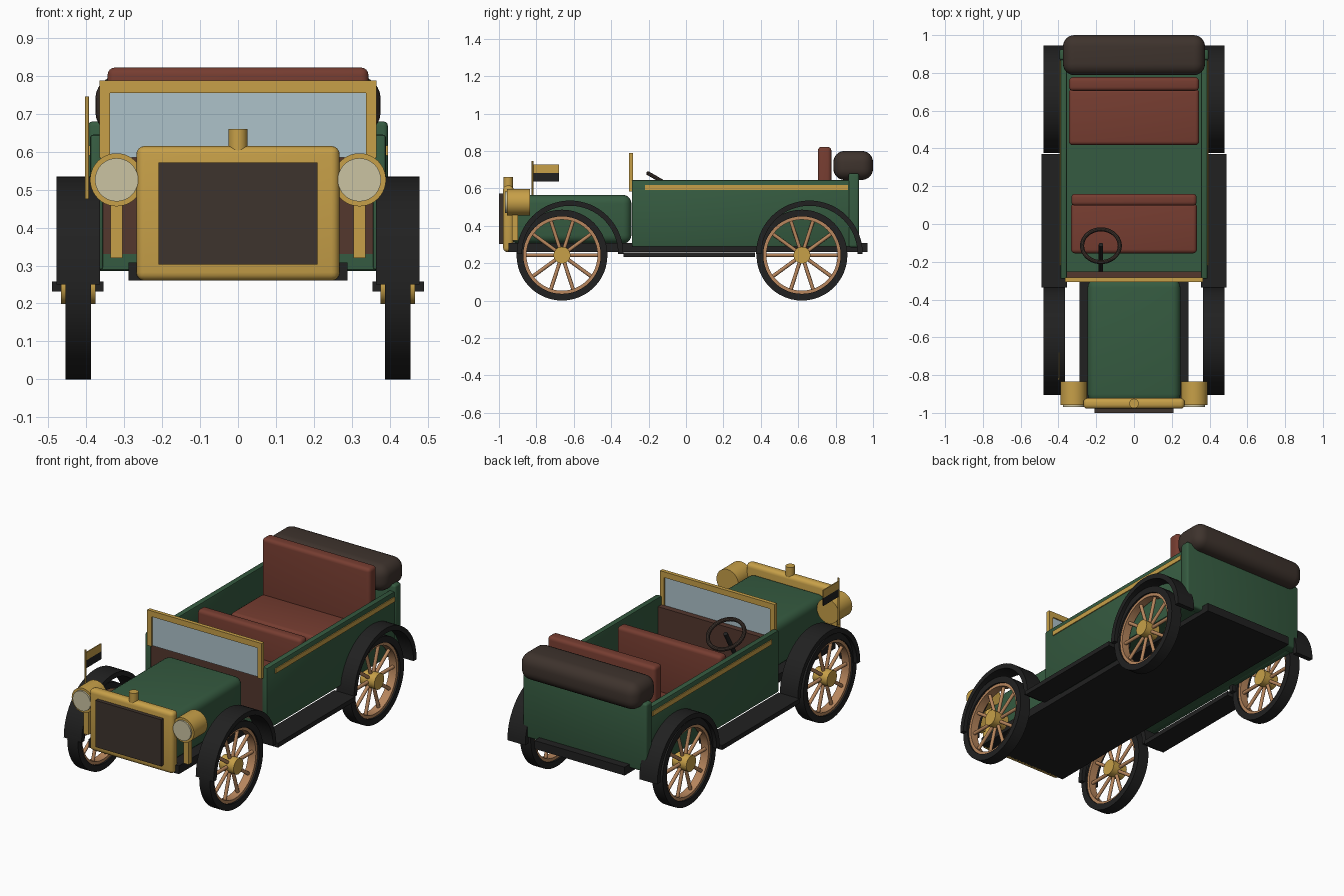
import bpy, bmesh, math
from mathutils import Vector

if "Cube" in bpy.data.objects:
    bpy.data.objects.remove(bpy.data.objects["Cube"])


def mat(name, r, g, b):
    m = bpy.data.materials.new(name)
    m.diffuse_color = (r, g, b, 1)
    m.use_nodes = True
    m.node_tree.nodes["Principled BSDF"].inputs["Base Color"].default_value = m.diffuse_color
    return m


GREEN = mat("body green", .036, .105, .052)
GOLD = mat("brass", .57, .35, .065)
GLASS = mat("glass blue", .42, .54, .59)
RED = mat("seat leather", .18, .046, .03)
BROWN = mat("dark canvas", .048, .033, .026)
DASH = mat("dash wood", .088, .038, .027)
BLACK = mat("black", .015, .015, .015)
WOOD = mat("wheel wood", .48, .24, .11)
CREAM = mat("lamp cream", .60, .55, .36)


def finish(name, bm, m, smooth=True):
    bmesh.ops.recalc_face_normals(bm, faces=bm.faces)
    me = bpy.data.meshes.new(name)
    bm.to_mesh(me)
    bm.free()
    me.materials.append(m)
    ob = bpy.data.objects.new(name, me)
    bpy.context.collection.objects.link(ob)
    if smooth:
        bpy.ops.object.select_all(action='DESELECT')
        ob.select_set(True)
        bpy.context.view_layer.objects.active = ob
        bpy.ops.object.shade_smooth_by_angle(angle=math.radians(40))
    return ob


def box(name, m, x, y, z, bevel=0, seg=4):
    """Box from (min, max) ranges, with optional rounded edges."""
    bm = bmesh.new()
    bmesh.ops.create_cube(bm, size=1)
    for v in bm.verts:
        v.co = [r[0] if c < 0 else r[1] for c, r in zip(v.co, (x, y, z))]
    if bevel:
        bmesh.ops.bevel(bm, geom=bm.edges[:], offset=bevel, segments=seg,
                        profile=.5, affect='EDGES')
    return finish(name, bm, m, bevel > 0)


def rod(name, m, ends, r, n=32):
    """Cylinders along a list of (start, end) pairs."""
    bm = bmesh.new()
    for a, b in ends:
        a, b = Vector(a), Vector(b)
        new = bmesh.ops.create_cone(bm, cap_ends=True, segments=n, radius1=r,
                                    radius2=r, depth=(b - a).length)['verts']
        rot = (b - a).to_track_quat('Z', 'Y')
        for v in new:
            v.co = rot @ v.co + (a + b) / 2
    return finish(name, bm, m)


def band(name, m, x, y, z, r_in, r_out, sweep=360, n=48):
    """Rectangular section swept round an axis parallel to x."""
    bm = bmesh.new()
    section = [(x[0], r_in), (x[1], r_in), (x[1], r_out), (x[0], r_out)]
    full = sweep == 360
    rings = []
    for i in range(n if full else n + 1):
        a = math.radians(sweep) * i / n
        rings.append([bm.verts.new((px, y + r * math.cos(a), z + r * math.sin(a)))
                      for px, r in section])
    for i in range(n):
        p, q = rings[i], rings[(i + 1) % len(rings)]
        for k in range(4):
            bm.faces.new((p[k], p[(k + 1) % 4], q[(k + 1) % 4], q[k]))
    if not full:
        bm.faces.new(rings[0])
        bm.faces.new(rings[-1])
    return finish(name, bm, m)


def side(s, a, b):
    return (min(s * a, s * b), max(s * a, s * b))


# Chassis and open body tub
box("chassis", BLACK, (-.288, .288), (-.95, .97), (.26, .308))
box("floor", GREEN, (-.365, .365), (-.285, .9), (.29, .33))
box("back_panel", GREEN, (-.395, .395), (.868, .925), (.285, .68), .012, 3)
box("dash", DASH, (-.364, .364), (-.285, -.252), (.295, .595))

# Bonnet, radiator and cap
box("bonnet", GREEN, (-.246, .246), (-.945, -.292), (.305, .565), .045, 5)
box("radiator_shell", GOLD, (-.268, .268), (-.978, -.922), (.26, .615), .022)
box("radiator_grille", BROWN, (-.21, .21), (-1, -.965), (.303, .572))
rod("radiator_cap", GOLD, [((0, -.95, .6), (0, -.95, .66))], .025)

# Windscreen
box("windscreen_top", GOLD, (-.365, .365), (-.306, -.284), (.755, .788))
box("windscreen_glass", GLASS, (-.345, .345), (-.298, -.291), (.585, .76))

# Seats and folded roof
box("front_cushion", RED, (-.333, .333), (-.155, .11), (.33, .47), .02)
box("front_backrest", RED, (-.332, .332), (.097, .16), (.33, .645), .02)
box("rear_cushion", RED, (-.345, .345), (.418, .715), (.33, .5), .02)
box("rear_backrest", RED, (-.344, .344), (.705, .777), (.33, .822), .02)
box("folded_roof", BROWN, (-.376, .376), (.788, 1), (.645, .8), .06, 6)

# Steering wheel and column
bpy.ops.mesh.primitive_torus_add(
    major_radius=.1, minor_radius=.011, major_segments=40, minor_segments=10,
    location=(-.175, -.115, .63), rotation=(math.radians(-30), 0, 0))
wheel = bpy.context.object
wheel.name = "steering_wheel"
wheel.data.materials.append(BROWN)
bpy.ops.object.shade_smooth_by_angle()
rod("steering_column", BLACK, [((-.175, -.11, .635), (-.175, -.26, .375))], .012, 16)

# Pennant on its pole
rod("flag_pole", GOLD, [((-.398, -.82, .475), (-.398, -.82, .745))], .005, 12)
box("flag_upper", GOLD, (-.401, -.395), (-.815, -.68), (.683, .728))
box("flag_lower", BLACK, (-.401, -.395), (-.815, -.68), (.638, .683))

for s in (-1, 1):
    # Body sides with brass trim
    box("body_side", GREEN, side(s, .355, .39), (-.29, .9), (.288, .645), .008, 2)
    box("side_stripe", GOLD, side(s, .387, .395), (-.22, .865), (.59, .617))
    box("windscreen_post", GOLD, side(s, .338, .365), (-.306, -.284), (.583, .788))
    box("running_board", BLACK, side(s, .355, .49), (-.335, .37), (.232, .258))

    # Headlamps
    lx = s * .32
    rod("headlamp", GOLD, [((lx, -.958, .526), (lx, -.835, .526))], .07, 40)
    rod("headlamp_lens", CREAM, [((lx, -.968, .526), (lx, -.95, .526))], .057, 40)
    box("headlamp_post", GOLD, (lx - .016, lx + .016), (-.93, -.898), (.32, .48))

    # Wheels and mudguards
    for y, fy in ((-.663, -.62), (.62, .66)):
        c = Vector((s * .421, y, .243))
        band("tyre", BLACK, side(s, .387, .455), y, .243, .207, .243)
        band("wheel_rim", WOOD, side(s, .397, .445), y, .243, .19, .209)
        spokes = []
        for i in range(10):
            a = math.tau * i / 10
            spokes.append((c, c + Vector((0, math.cos(a), math.sin(a))) * .197))
        rod("spokes", WOOD, spokes, .01, 10)
        rod("hub", GOLD, [((s * .375, y, .243), (s * .467, y, .243))], .045)
        band("mudguard", BLACK, side(s, .364, .478), fy, .25, .257, .285, 180, 32)
